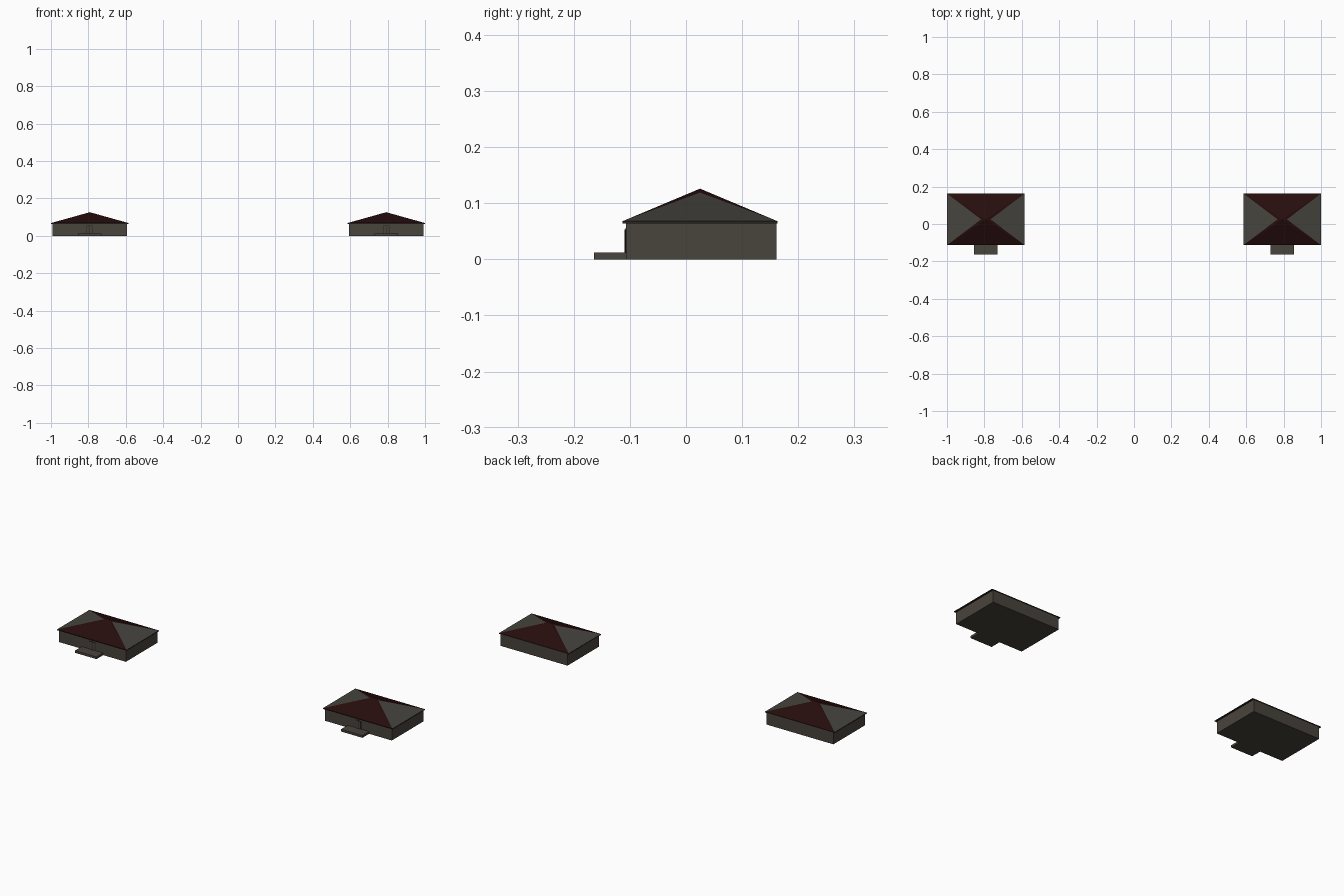
import bpy
import bmesh
from mathutils import Vector

cube = bpy.data.objects.get("Cube")
if cube:
    bpy.data.objects.remove(cube, do_unlink=True)


def material(name, color):
    mat = bpy.data.materials.new(name)
    mat.use_nodes = True
    mat.diffuse_color = (*color, 1)
    mat.node_tree.nodes["Principled BSDF"].inputs["Base Color"].default_value = (*color, 1)
    return mat


GREY = material("warm grey wall", (0.066, 0.056, 0.045))
ROOF_GREY = material("grey roof", (0.062, 0.058, 0.048))
RED = material("dark red roof", (0.02, 0.004, 0.004))
TRIM = material("charcoal trim", (0.022, 0.019, 0.016))


def finish(name, bm, mats):
    bmesh.ops.recalc_face_normals(bm, faces=bm.faces)
    mesh = bpy.data.meshes.new(name)
    bm.to_mesh(mesh)
    bm.free()
    for mat in mats:
        mesh.materials.append(mat)
    obj = bpy.data.objects.new(name, mesh)
    bpy.context.collection.objects.link(obj)
    return obj


def box(name, x, y, z, mat):
    """Box between the given (low, high) pairs."""
    bm = bmesh.new()
    bmesh.ops.create_cube(bm, size=1)
    for v in bm.verts:
        v.co = [r[0] if c < 0 else r[1] for c, r in zip(v.co, (x, y, z))]
    return finish(name, bm, [mat])


def roof(name, cx, half, y, z):
    """Four-sided roof: red front and back joined by a strip, grey sides."""
    bm = bmesh.new()
    apex = Vector((cx, sum(y) / 2, z[1]))
    top = bm.verts.new(apex)
    corner = {(s, t): bm.verts.new((cx + s * half, y[t], z[0]))
              for s in (-1, 1) for t in (0, 1)}
    for s in (-1, 1):
        a, b = corner[s, 0], corner[s, 1]
        # The grey triangle stops a little short of the peak
        middle = (a.co + b.co) / 2
        tip = bm.verts.new(apex.lerp(middle, 0.12))
        bm.faces.new((a, b, tip)).material_index = 1
        bm.faces.new((a, tip, top))
        bm.faces.new((b, top, tip))
    for t in (0, 1):
        bm.faces.new((corner[-1, t], corner[1, t], top))
    bm.faces.new([corner[k] for k in ((-1, 0), (-1, 1), (1, 1), (1, 0))])
    return finish(name, bm, [RED, ROOF_GREY])


def house(side, cx):
    def span(half):
        return (cx - half, cx + half)

    # Walls, eaves and roof
    box(side + "_walls", span(0.199), (-0.107, 0.161), (0, 0.066), GREY)
    box(side + "_eaves", span(0.2075), (-0.113, 0.163), (0.064, 0.068), TRIM)
    roof(side + "_roof", cx, 0.2075, (-0.113, 0.163), (0.068, 0.126))
    # Front step
    box(side + "_front_step", span(0.064), (-0.164, -0.107), (0, 0.012), GREY)
    # Door with a thin frame
    box(side + "_door_frame", span(0.018), (-0.108, -0.106), (0.012, 0.056), TRIM)
    box(side + "_door", span(0.015), (-0.109, -0.106), (0.012, 0.053), GREY)
    box(side + "_door_seam", span(0.001), (-0.1095, -0.108), (0.012, 0.053), TRIM)


house("right_house", -0.7925)
house("left_house", 0.7925)
